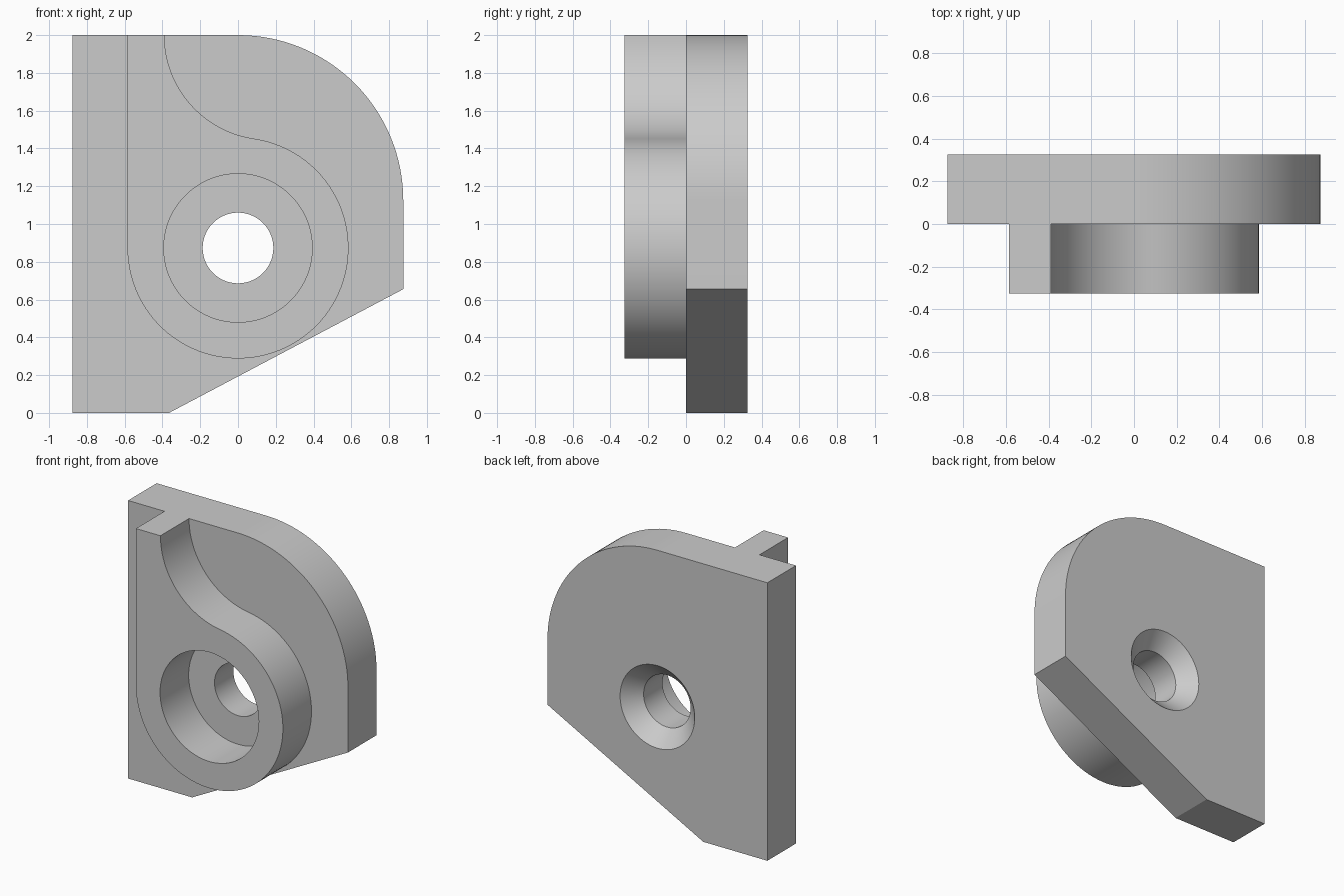
import bpy
import bmesh
from math import cos, sin, pi, hypot, atan2, radians

default = bpy.data.objects.get("Cube")
if default:
    bpy.data.objects.remove(default, do_unlink=True)

grey = bpy.data.materials.new("plain grey")
grey.use_nodes = True
colour = (0.6, 0.6, 0.6, 1)
grey.diffuse_color = colour
grey.node_tree.nodes["Principled BSDF"].inputs["Base Color"].default_value = colour

DEPTH = 0.325          # thickness of the plate and of the boss
HOLE_Z = 0.873         # height of the bore axis
TOP = 2.0


def arc(cx, cz, r, start, end, steps):
    """Points on an arc in the xz plane, angles in radians."""
    angles = [start + (end - start) * i / steps for i in range(steps + 1)]
    return [(cx + r * cos(a), cz + r * sin(a)) for a in angles]


def make_object(name, bm):
    bmesh.ops.recalc_face_normals(bm, faces=bm.faces)
    mesh = bpy.data.meshes.new(name)
    bm.to_mesh(mesh)
    bm.free()
    mesh.materials.append(grey)
    obj = bpy.data.objects.new(name, mesh)
    bpy.context.collection.objects.link(obj)
    return obj


def extrude_profile(name, points, y0, y1):
    """Solid with an xz outline, running from y0 to y1."""
    bm = bmesh.new()
    face = bm.faces.new([bm.verts.new((x, y0, z)) for x, z in points])
    result = bmesh.ops.extrude_face_region(bm, geom=[face])
    moved = [v for v in result["geom"] if isinstance(v, bmesh.types.BMVert)]
    bmesh.ops.translate(bm, verts=moved, vec=(0, y1 - y0, 0))
    return make_object(name, bm)


def lathe(name, rings, sides=96):
    """Solid of revolution about the bore axis from (radius, y) rings."""
    bm = bmesh.new()
    loops = [[bm.verts.new((x, y, z)) for x, z in
              arc(0, HOLE_Z, r, 0, 2 * pi, sides)[:-1]] for r, y in rings]
    for a, b in zip(loops, loops[1:]):
        for i in range(sides):
            j = (i + 1) % sides
            bm.faces.new((a[i], a[j], b[j], b[i]))
    bm.faces.new(loops[0])
    bm.faces.new(loops[-1])
    return make_object(name, bm)


def combine(target, other, operation):
    mod = target.modifiers.new(operation.title(), "BOOLEAN")
    mod.operation = operation
    mod.solver = "EXACT"
    mod.object = other
    bpy.context.view_layer.objects.active = target
    bpy.ops.object.modifier_apply(modifier=mod.name)
    bpy.data.objects.remove(other, do_unlink=True)


# Back plate: one rounded corner, one slanted lower edge
W = 0.875
plate_outline = [(-W, 0), (-0.365, 0), (W, 0.655)]
plate_outline += arc(0, TOP - W, W, 0, pi / 2, 32)
plate_outline += [(-W, TOP)]
bracket = extrude_profile("bracket_plate", plate_outline, 0, DEPTH)

# Raised boss: round below, S-curved neck rising to the top edge
R, NECK_X = 0.585, -0.39
rise = TOP - HOLE_Z
fillet = (R * R - NECK_X ** 2 - rise ** 2) / (2 * (NECK_X - R))
fillet_x = NECK_X + fillet
meet = atan2(rise, fillet_x)     # direction where both arcs touch
boss_outline = [(-R, TOP)]
boss_outline += arc(0, HOLE_Z, R, -pi, meet, 72)
boss_outline += arc(fillet_x, TOP, fillet, meet - pi + 2 * pi, pi, 24)[1:]
boss = extrude_profile("boss", boss_outline, -DEPTH, 0)
combine(bracket, boss, "UNION")

# Stepped bore: wide counterbore, narrow hole, countersink at the back
HOLE_R, SINK = 0.187, 0.11
cutter = lathe("bore_cutter", [
    (0.393, -DEPTH - 0.1), (0.393, 0), (HOLE_R, 0),
    (HOLE_R, DEPTH - SINK), (HOLE_R + SINK + 0.1, DEPTH + 0.1)])
combine(bracket, cutter, "DIFFERENCE")

# Smooth the curved walls, keep the edges crisp
bpy.ops.object.select_all(action="DESELECT")
bracket.select_set(True)
bpy.context.view_layer.objects.active = bracket
bpy.ops.object.shade_smooth_by_angle(angle=radians(25))
